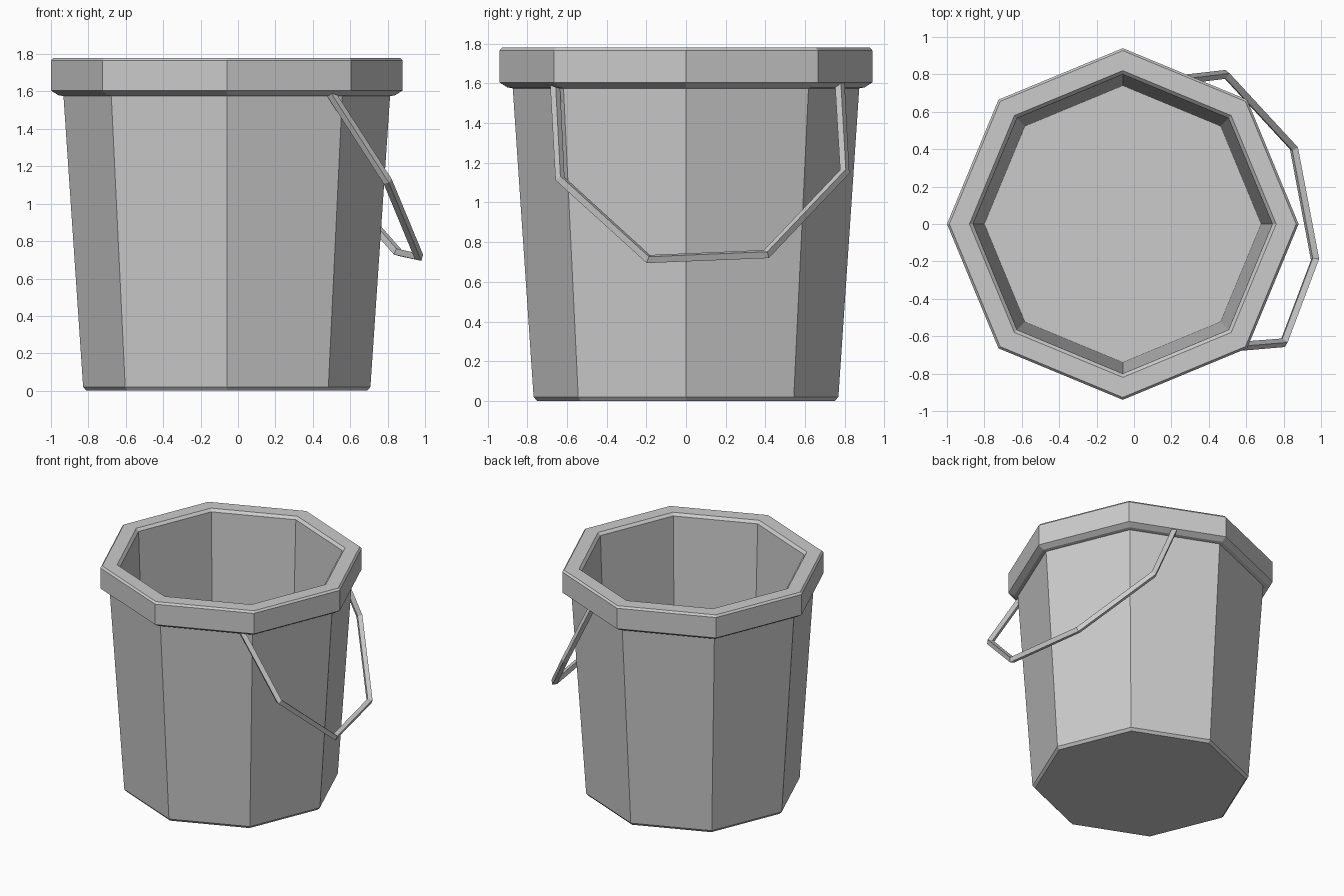
import bpy, bmesh
from math import pi, sin, cos

if "Cube" in bpy.data.objects:
    bpy.data.objects.remove(bpy.data.objects["Cube"])

CX, SIDES = -0.06, 8


def add_mesh(name, bm):
    bmesh.ops.recalc_face_normals(bm, faces=bm.faces)
    me = bpy.data.meshes.new(name)
    bm.to_mesh(me)
    bm.free()
    ob = bpy.data.objects.new(name, me)
    bpy.context.collection.objects.link(ob)
    return ob


# Bucket: closed octagonal shell lofted from a (radius, height) profile
profile = [(0.75, 0), (0.768, 0.02), (0.873, 1.575), (0.90, 1.58), (0.94, 1.605),
           (0.94, 1.765), (0.927, 1.78), (0.82, 1.78), (0.80, 1.76), (0.74, 0.05)]
bm = bmesh.new()
rings = []
for r, z in profile:
    rings.append([bm.verts.new((CX + r * cos(2 * pi * i / SIDES),
                                r * sin(2 * pi * i / SIDES), z)) for i in range(SIDES)])
for a, b in zip(rings, rings[1:]):
    for i in range(SIDES):
        j = (i + 1) % SIDES
        bm.faces.new((a[i], a[j], b[j], b[i]))
bm.faces.new(rings[0][::-1])
bm.faces.new(rings[-1])
add_mesh("bucket", bm)

# Handle: thin four-sided wire hanging to one side, turned slightly
path = [(0.49, -0.66, 1.60), (0.80, -0.635, 1.12), (0.968, -0.19, 0.715),
        (0.855, 0.405, 0.74), (0.49, 0.80, 1.155), (0.28, 0.775, 1.60)]
cu = bpy.data.curves.new("handle", 'CURVE')
cu.dimensions = '3D'
cu.bevel_depth = 0.025
cu.bevel_resolution = 0
cu.use_fill_caps = True
sp = cu.splines.new('POLY')
sp.points.add(len(path) - 1)
for p, co in zip(sp.points, path):
    p.co = (*co, 1)
sp.use_smooth = False
bpy.context.collection.objects.link(bpy.data.objects.new("handle", cu))
